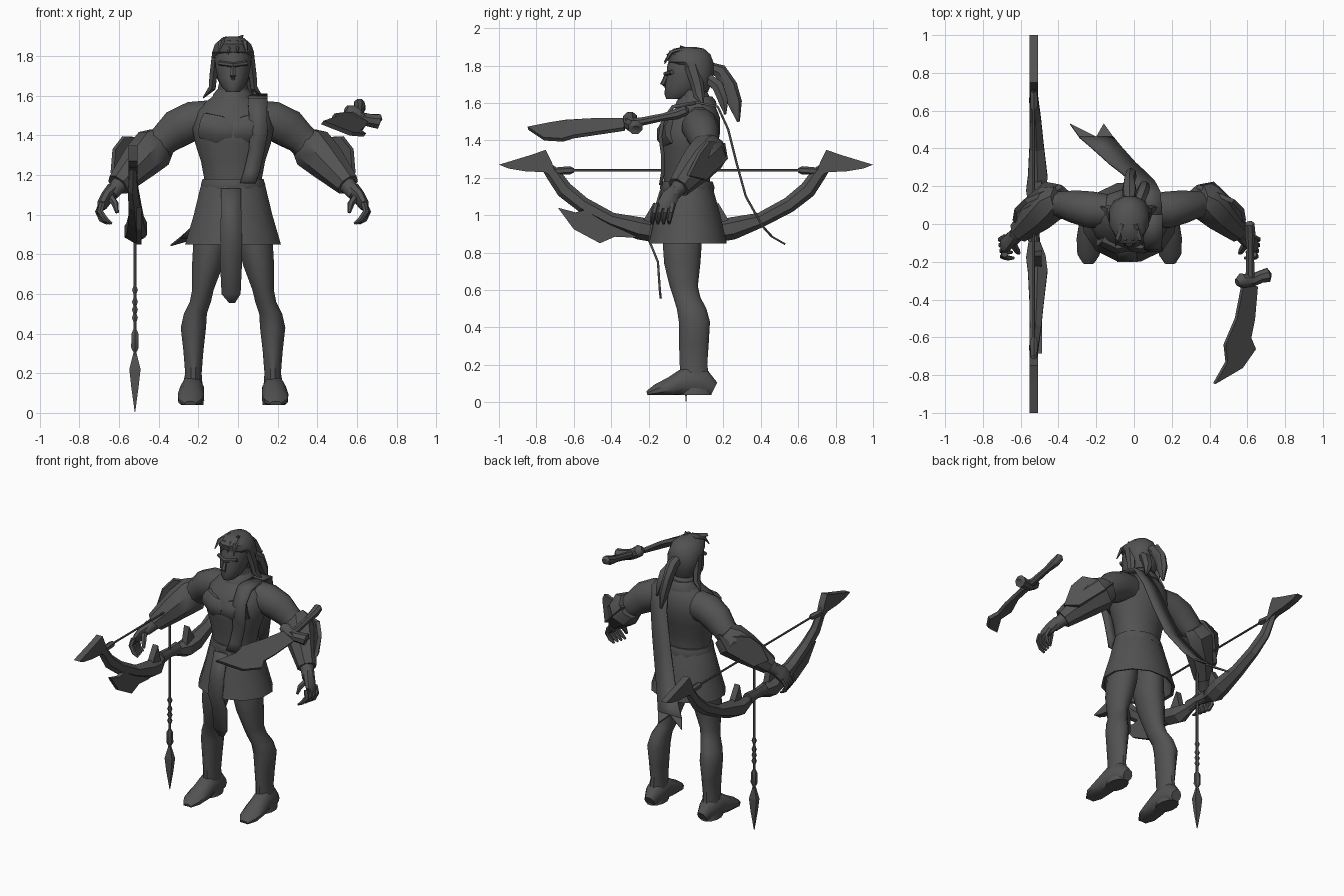
import bpy, bmesh, math
from mathutils import Vector as V

CX = -0.025                      # body centre line
mat = bpy.data.materials.new("dark_grey")
mat.diffuse_color = (0.085, 0.085, 0.085, 1)


def finish(name, bm, smooth=True, angle=40):
    bmesh.ops.recalc_face_normals(bm, faces=bm.faces)
    me = bpy.data.meshes.new(name)
    bm.to_mesh(me)
    bm.free()
    me.materials.append(mat)
    ob = bpy.data.objects.new(name, me)
    bpy.context.collection.objects.link(ob)
    if smooth:
        bpy.ops.object.select_all(action='DESELECT')
        ob.select_set(True)
        bpy.context.view_layer.objects.active = ob
        bpy.ops.object.shade_smooth_by_angle(angle=math.radians(angle))
    return ob


def tube(name, pts, n=10, flat=False, floor=None, up=(0, 0, 1), smooth=True):
    """Loft rings (x, y, z, ru, rv) along a path; flat keeps rings level."""
    bm = bmesh.new()
    rings = []
    for i, p in enumerate(pts):
        c = V(p[:3])
        ru, rv = p[3], p[4] if len(p) > 4 else p[3]
        a, b = pts[max(i - 1, 0)], pts[min(i + 1, len(pts) - 1)]
        t = (V(b[:3]) - V(a[:3])).normalized()
        if flat:
            u, v = V((1, 0, 0)), V((0, 1, 0))
        else:
            u = t.cross(V(up)).normalized()
            v = u.cross(t)
        ring = []
        for k in range(n):
            w = 2 * math.pi * (k + 0.5) / n
            q = c + u * ru * math.cos(w) + v * rv * math.sin(w)
            if floor is not None:
                q.z = max(q.z, floor)
            ring.append(bm.verts.new(q))
        rings.append(ring)
    for r, s in zip(rings, rings[1:]):
        for k in range(n):
            bm.faces.new((r[k], r[(k + 1) % n], s[(k + 1) % n], s[k]))
    bm.faces.new(rings[0])
    bm.faces.new(rings[-1])
    return finish(name, bm, smooth)


def stack(name, rows, n=14):
    """Level rings (z, half width, y front, y back)."""
    return tube(name, [(CX, (f + b) / 2, z, w, (b - f) / 2) for z, w, f, b in rows], n, True)


def plate(name, outline, thick):
    """Flat slab from a 3D outline."""
    bm = bmesh.new()
    pts = [V(p) for p in outline]
    nrm = V()
    for a, b in zip(pts, pts[1:] + pts[:1]):
        nrm += a.cross(b)
    nrm = nrm.normalized() * thick / 2
    top = [bm.verts.new(p + nrm) for p in pts]
    bot = [bm.verts.new(p - nrm) for p in pts]
    bm.faces.new(top)
    bm.faces.new(bot[::-1])
    for i in range(len(pts)):
        j = (i + 1) % len(pts)
        bm.faces.new((top[i], bot[i], bot[j], top[j]))
    return finish(name, bm, False)


def strip(name, rows, thick=0.012):
    """Cloth ribbon: rows of (x, y, z, half width)."""
    bm = bmesh.new()
    prev = None
    for x, y, z, w in rows:
        cur = [bm.verts.new((x + s * w, y, z)) for s in (-1, 1)]
        if prev:
            bm.faces.new((prev[0], prev[1], cur[1], cur[0]))
        prev = cur
    ob = finish(name, bm)
    m = ob.modifiers.new("thickness", 'SOLIDIFY')
    m.thickness, m.offset = thick, 0


# torso, skirt and belt
stack("torso", [(1.10, .15, -.12, .13), (1.18, .148, -.12, .13), (1.27, .165, -.125, .14),
                (1.36, .195, -.14, .17), (1.44, .21, -.145, .185), (1.52, .19, -.11, .185),
                (1.57, .14, -.06, .165), (1.61, .085, -.035, .14), (1.67, .07, -.04, .11)], 16)
stack("skirt", [(1.17, .155, -.128, .14), (1.14, .17, -.135, .15), (1.0, .205, -.17, .19),
                (.85, .25, -.205, .225), (.855, .23, -.19, .21), (1.0, .19, -.15, .17)], 12)
stack("belt", [(1.13, .165, -.135, .15), (1.15, .167, -.14, .152), (1.18, .158, -.132, .142)])
strip("front_cloth", [(-.035, -.135, 1.13, .05), (-.035, -.18, .98, .052), (-.035, -.195, .86, .055),
                      (-.035, -.15, .75, .055), (-.035, -.14, .6, .048), (-.03, -.135, .555, .015)])
for s in (-1, 1):
    tube("chest_muscle", [(CX + s * .01, -.10, 1.42, .05, .06), (CX + s * .07, -.11, 1.43, .05, .075),
                          (CX + s * .15, -.07, 1.45, .05, .07)], 8)

# head, face and hair
stack("head", [(1.62, .035, -.105, -.01), (1.645, .06, -.115, .06), (1.69, .08, -.112, .10),
               (1.74, .09, -.105, .125), (1.80, .095, -.1, .13), (1.86, .08, -.08, .12), (1.89, .03, -.03, .07)])
tube("nose", [(CX, -.1, 1.755, .01, .012), (CX, -.125, 1.70, .018, .014), (CX, -.108, 1.685, .012, .008)], 6)
tube("brow", [(CX - .07, -.075, 1.765, .012), (CX, -.108, 1.755, .013), (CX + .07, -.075, 1.765, .012)], 6)
stack("hair_cap", [(1.66, .07, .02, .12), (1.72, .102, .0, .145), (1.78, .11, -.03, .152),
                   (1.82, .109, -.098, .15), (1.86, .095, -.108, .135), (1.89, .06, -.07, .10),
                   (1.90, .02, -.02, .05)], 12)
for s in (-1, 1):
    tube("side_lock", [(CX + s * .09, .03, 1.80, .02, .04), (CX + s * .1, .06, 1.70, .022, .035),
                       (CX + s * .105, .07, 1.64, .02, .03), (CX + s * .15, .09, 1.59, .004)], 6, up=(0, 1, 0))
tube("ponytail", [(CX, .12, 1.79, .03), (CX, .18, 1.77, .04), (CX, .23, 1.69, .045, .03),
                  (CX + .01, .26, 1.6, .04, .03), (CX + .02, .28, 1.5, .008)], 7, up=(1, 0, 0))
tube("second_lock", [(CX + .05, .12, 1.73, .03), (CX + .07, .17, 1.69, .035), (CX + .08, .2, 1.61, .03),
                     (CX + .1, .21, 1.54, .006)], 6, up=(1, 0, 0))
for i, x in enumerate((-.06, -.02, .02, .06)):
    tube("fringe_lock", [(CX + x * .6, .0, 1.89, .018, .01), (CX + x, -.08, 1.87, .016, .012),
                         (CX + x * 1.2, -.115, 1.82 - .01 * (i % 2), .003)], 5)
tube("crest_lock", [(CX + .02, .0, 1.87, .03), (CX + .05, -.03, 1.905, .003)], 5, up=(0, 1, 0))

# sash over the shoulder and long tail behind
strip("sash_front", [(.10, .05, 1.60, .05), (.10, -.07, 1.58, .05), (.10, -.125, 1.5, .045), (.105, -.138, 1.42, .045),
                     (.095, -.125, 1.33, .04), (.07, -.125, 1.22, .04), (.05, -.135, 1.16, .04)], .02)
strip("sash_tail", [(.10, .05, 1.605, .05), (.08, .17, 1.58, .06), (.05, .225, 1.46, .06), (0, .27, 1.28, .065),
                    (-.06, .32, 1.1, .07), (-.15, .41, .94, .08), (-.20, .46, .885, .09)])
for s in (-1, 1):
    plate("sash_fork", [(-.20 + s * .09, .46, .885), (-.20, .46, .885), (-.25 + s * .09, .53, .845)], .01)
stack("collar", [(1.58, .115, -.06, .165), (1.61, .10, -.05, .16), (1.635, .08, -.03, .14)])

for s in (-1, 1):
    def P(rows):
        return [(CX + s * r[0],) + tuple(r[1:]) for r in rows]
    # legs and feet
    tube("leg", P([(.1, -.01, 1.0, .085, .11), (.112, -.02, .85, .092, .108), (.13, -.02, .74, .08, .1),
                   (.152, -.012, .62, .056, .078), (.165, .005, .56, .055, .075), (.19, .03, .5, .06, .082),
                   (.2, .045, .43, .066, .086), (.2, .042, .31, .052, .082), (.2, .04, .2, .043, .076),
                   (.205, .05, .11, .055, .082), (.206, .05, .04, .06, .09)]), 12, True)
    tube("foot", P([(.2, .148, .07, .035, .04), (.203, .09, .1, .06, .08), (.207, .0, .11, .062, .08),
                    (.212, -.08, .08, .07, .055), (.216, -.16, .06, .062, .035), (.216, -.208, .045, .03, .015)]),
         10, floor=.04)
    # arm
    tube("arm", P([(.12, .07, 1.48, .09, .1), (.2, .075, 1.475, .1, .1), (.28, .09, 1.435, .09, .1),
                   (.34, .1, 1.385, .075, .082), (.41, .105, 1.32, .075, .08), (.5, .03, 1.225, .065, .07),
                   (.585, -.045, 1.14, .042, .042), (.62, -.08, 1.10, .04, .035)]), 12)
    # flared arm guard with pointed plate
    tube("arm_guard", P([(.36, .13, 1.37, .08, .085), (.40, .12, 1.335, .108, .112), (.47, .06, 1.27, .098, .1),
                         (.53, .005, 1.205, .078, .08), (.58, -.04, 1.15, .062, .062),
                         (.575, -.035, 1.155, .045, .045)]), 8)
    plate("guard_plate", P([(.36, .2, 1.385), (.44, .215, 1.30), (.56, .10, 1.19), (.61, .01, 1.21),
                            (.60, .07, 1.33), (.55, .12, 1.395)]), .025)
    # hand
    tube("palm", P([(.60, -.06, 1.13, .035, .04), (.635, -.09, 1.09, .05, .032), (.66, -.11, 1.05, .048, .028),
                    (.665, -.115, 1.03, .03, .02)]), 8, up=(1, 0, 0))
    for i in range(4):
        y = -.07 - .03 * i
        tube("finger", P([(.66, y, 1.06, .017), (.682 - .004 * i, y - .012, 1.015, .016),
                          (.665 - .008 * i, y - .02, .975, .014), (.635 - .008 * i, y - .02, .955, .007)]), 6, up=(0, 1, 0))
    tube("thumb", P([(.62, -.1, 1.09, .02), (.595, -.14, 1.055, .018), (.585, -.155, 1.01, .009)]), 6, up=(1, 0, 0))

# bow in the y-z plane
BX = -.53
for s in (-1, 1):
    tube("bow_limb", [(BX, 0, .94, .028, .03), (BX, s * .08, .93, .03, .035), (BX + .01, s * .17, .915, .06, .06),
                      (BX + .02, s * .25, .93, .06, .06), (BX + .015, s * .4, .975, .045, .04),
                      (BX + .008, s * .55, 1.055, .035, .042), (BX, s * .65, 1.135, .028, .045),
                      (BX, s * .71, 1.22, .022, .04), (BX, s * .77, 1.285, .02, .02)], 6, smooth=False)
    plate("bow_tip", [(BX, s * y, z) for y, z in
                      ((.69, 1.2), (.72, 1.29), (.75, 1.35), (.82, 1.325), (1.0, 1.27), (.95, 1.25), (.86, 1.235), (.76, 1.23))], .045)
    tube("string_nock", [(BX, s * .60, 1.24, .012), (BX, s * .62, 1.24, .022), (BX, s * .7, 1.235, .02)], 6)
    plate("bow_spur", [(BX + .02, s * .14, .95), (BX + .02, s * .17, 1.07), (BX + .02, s * .23, .97)], .04)
tube("bow_string", [(BX, -.64, 1.24, .007), (BX, .64, 1.24, .007)], 6)
tube("bow_grip", [(BX, -.09, .94, .035, .045), (BX, 0, .945, .028, .032), (BX, .09, .94, .035, .045)], 8)
plate("bow_blade", [(-.5, y, z) for y, z in
                    ((-.18, .96), (-.38, .985), (-.5, 1.04), (-.59, 1.015), (-.685, 1.04), (-.6, .925),
                     (-.46, .85), (-.38, .885), (-.28, .88), (-.18, .9))], .025)

# arrow hanging point down from the string
AX = -.52
tube("arrow_shaft", [(AX, 0, .28, .009), (AX, 0, 1.25, .009)], 6, True)
tube("arrow_head", [(AX, 0, .005, .002), (AX, 0, .13, .026, .018), (AX, 0, .22, .04, .024), (AX, 0, .31, .008)],
     4, True, smooth=False)
tube("arrow_socket", [(AX, 0, .31, .012), (AX, 0, .33, .022), (AX, 0, .40, .02), (AX, 0, .42, .01)], 6, True)
for z in (.48, .52, .56, .62):
    tube("arrow_ring", [(AX, 0, z - .02, .009), (AX, 0, z, .017), (AX, 0, z + .02, .009)], 6, True)

# floating broad blade with handle
plate("sword_blade", [(.575, -.32, 1.51), (.65, -.33, 1.46), (.635, -.5, 1.435), (.615, -.6, 1.42), (.64, -.66, 1.402),
                      (.57, -.76, 1.408), (.425, -.845, 1.465), (.49, -.73, 1.488), (.48, -.64, 1.502), (.54, -.5, 1.51)], .022)
tube("sword_guard", [(.545, -.31, 1.535, .02), (.57, -.3, 1.52, .04), (.62, -.3, 1.485, .035),
                     (.67, -.28, 1.475, .035), (.71, -.27, 1.47, .04), (.715, -.27, 1.465, .02)], 8, up=(0, 1, 0))
tube("sword_handle", [(.615, -.32, 1.49, .03), (.615, -.24, 1.50, .024), (.615, -.12, 1.525, .022),
                      (.615, -.05, 1.54, .03), (.612, .0, 1.56, .028), (.61, .015, 1.56, .012)], 8)
